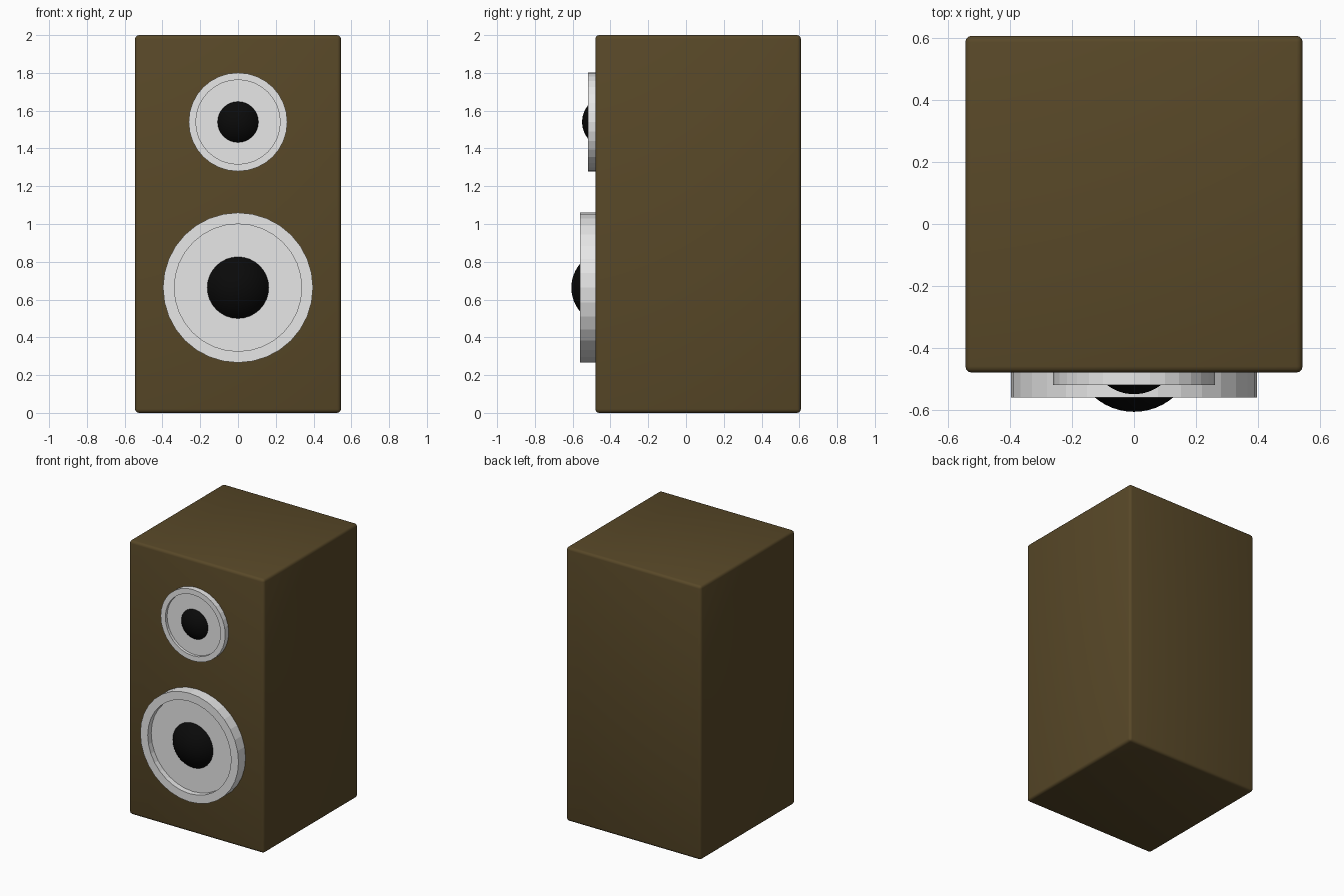
import bpy, bmesh, math

if "Cube" in bpy.data.objects:
    bpy.data.objects.remove(bpy.data.objects["Cube"])


def material(name, rgb):
    m = bpy.data.materials.new(name)
    m.diffuse_color = (*rgb, 1)
    m.use_nodes = True
    m.node_tree.nodes["Principled BSDF"].inputs["Base Color"].default_value = m.diffuse_color
    return m


BROWN = material("brown wood", (0.098, 0.065, 0.021))
GREY = material("light grey", (0.8, 0.8, 0.8))
BLACK = material("black", (0.003, 0.003, 0.003))
FRONT = -0.48   # y of the cabinet front
SEGS = 32


def finish(bm, name, mat, smooth_angle=None):
    bmesh.ops.remove_doubles(bm, verts=bm.verts, dist=1e-5)
    bmesh.ops.recalc_face_normals(bm, faces=bm.faces)
    me = bpy.data.meshes.new(name)
    bm.to_mesh(me)
    bm.free()
    ob = bpy.data.objects.new(name, me)
    bpy.context.collection.objects.link(ob)
    me.materials.append(mat)
    if smooth_angle:
        bpy.ops.object.select_all(action='DESELECT')
        ob.select_set(True)
        bpy.context.view_layer.objects.active = ob
        bpy.ops.object.shade_smooth_by_angle(angle=math.radians(smooth_angle))
    return ob


def lathe(name, profile, z, mat, smooth_angle=None):
    """Spin (radius, y) points around the y axis at height z."""
    bm = bmesh.new()
    vs = [bm.verts.new((r, y, z)) for r, y in profile]
    es = [bm.edges.new(p) for p in zip(vs, vs[1:])]
    bmesh.ops.spin(bm, geom=vs + es, cent=(0, 0, z), axis=(0, 1, 0),
                   angle=2 * math.pi, steps=SEGS)
    return finish(bm, name, mat, smooth_angle)


def driver(name, z, outer, inner, depth, cone_r, tip):
    front = FRONT - depth
    floor = FRONT - depth / 2
    # frame ring with recessed floor
    lathe(name + "_frame", [(outer, FRONT + 0.01), (outer, front), (inner, front),
                            (inner, floor), (0, floor)], z, GREY)
    # domed cap, a slice of a sphere
    h = floor - tip
    R = (cone_r ** 2 + h ** 2) / (2 * h)
    a = math.asin(cone_r / R)
    n = 8
    pts = [(R * math.sin(a * i / n), tip + R - R * math.cos(a * i / n))
           for i in range(n + 1)]
    lathe(name + "_dome", pts, z, BLACK, 40)


# cabinet with softly rounded edges
bm = bmesh.new()
bmesh.ops.create_cube(bm, size=1)
for v in bm.verts:
    v.co = (v.co.x * 1.09, v.co.y * 1.088 + FRONT + 0.544, v.co.z * 2 + 1)
bmesh.ops.bevel(bm, geom=bm.edges[:], offset=0.02, segments=3,
                profile=0.5, affect='EDGES')
finish(bm, "cabinet", BROWN, 40)

# two drivers
driver("woofer", 0.663, 0.397, 0.337, 0.081, 0.163, -0.607)
driver("tweeter", 1.54, 0.261, 0.223, 0.04, 0.108, -0.55)
